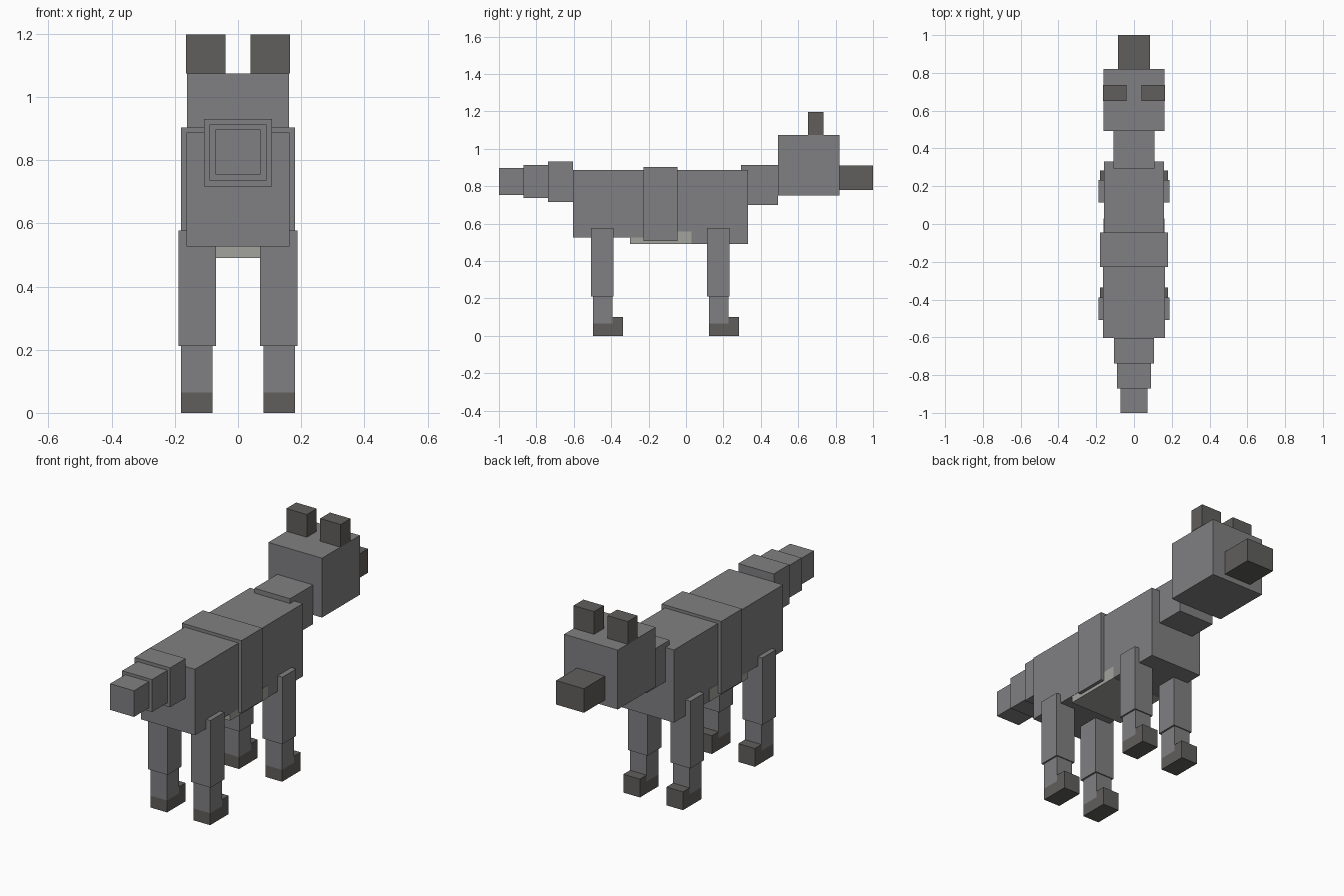
import bpy
import bmesh

if "Cube" in bpy.data.objects:
    bpy.data.objects.remove(bpy.data.objects["Cube"])


def material(name, rgb):
    m = bpy.data.materials.new(name)
    m.diffuse_color = (*rgb, 1)
    m.use_nodes = True
    m.node_tree.nodes["Principled BSDF"].inputs["Base Color"].default_value = m.diffuse_color
    return m


GREY = material("grey fur", (0.216, 0.216, 0.223))
DARK = material("dark fur", (0.117, 0.114, 0.107))
LIGHT = material("light belly fur", (0.366, 0.366, 0.337))


def box(name, x, y, z, mat):
    """Axis-aligned box from (min, max) ranges."""
    bm = bmesh.new()
    bmesh.ops.create_cube(bm, size=1)
    for v in bm.verts:
        v.co = [r[0] if c < 0 else r[1] for c, r in zip(v.co, (x, y, z))]
    return finish(name, bm, mat)


def finish(name, bm, mat):
    bmesh.ops.recalc_face_normals(bm, faces=bm.faces)
    mesh = bpy.data.meshes.new(name)
    bm.to_mesh(mesh)
    bm.free()
    mesh.materials.append(mat)
    ob = bpy.data.objects.new(name, mesh)
    bpy.context.collection.objects.link(ob)
    return ob


def centred(name, half, y, z, mat=GREY):
    return box(name, (-half, half), y, z, mat)


def paw(name, x, y):
    """L-shaped foot: low heel under the shin, taller toe in front."""
    profile = [(0, 0), (0.16, 0), (0.16, 0.1), (0.103, 0.1), (0.103, 0.065), (0, 0.065)]
    bm = bmesh.new()
    face = bm.faces.new([bm.verts.new((x[0], y + a, z)) for a, z in profile])
    ext = bmesh.ops.extrude_face_region(bm, geom=[face])
    for v in ext["geom"]:
        if isinstance(v, bmesh.types.BMVert):
            v.co.x = x[1]
    finish(name, bm, DARK)


# Torso
centred("hind_body", 0.163, (-0.604, -0.14), (0.527, 0.887))
centred("chest", 0.16, (-0.14, 0.332), (0.491, 0.888))
centred("waist_band", 0.18, (-0.228, -0.046), (0.508, 0.904))
centred("belly", 0.1615, (-0.30, 0.03), (0.49, 0.558), LIGHT)

# Neck and head
centred("neck", 0.108, (0.295, 0.493), (0.70, 0.914))
centred("head", 0.162, (0.493, 0.82), (0.75, 1.074))
centred("snout", 0.084, (0.82, 1.0), (0.78, 0.911), DARK)

# Tail, narrowing backwards
centred("tail_base", 0.107, (-0.738, -0.604), (0.716, 0.931))
centred("tail_middle", 0.09, (-0.87, -0.738), (0.736, 0.913))
centred("tail_tip", 0.072, (-1.0, -0.87), (0.754, 0.897))


def side_range(s, a, b):
    return (a, b) if s > 0 else (-b, -a)


# Ears and legs on both sides
for s, side in ((1, "right"), (-1, "left")):
    box(f"ear_{side}", side_range(s, 0.04, 0.164), (0.651, 0.736), (1.074, 1.198), DARK)
    for end, y in (("front", 0.123), ("hind", -0.497)):
        box(f"{end}_thigh_{side}", side_range(s, 0.07, 0.189),
            (y - 0.01, y + 0.109), (0.211, 0.577), GREY)
        box(f"{end}_shin_{side}", side_range(s, 0.08, 0.18),
            (y, y + 0.103), (0.065, 0.211), GREY)
        paw(f"{end}_paw_{side}", side_range(s, 0.08, 0.18), y)
